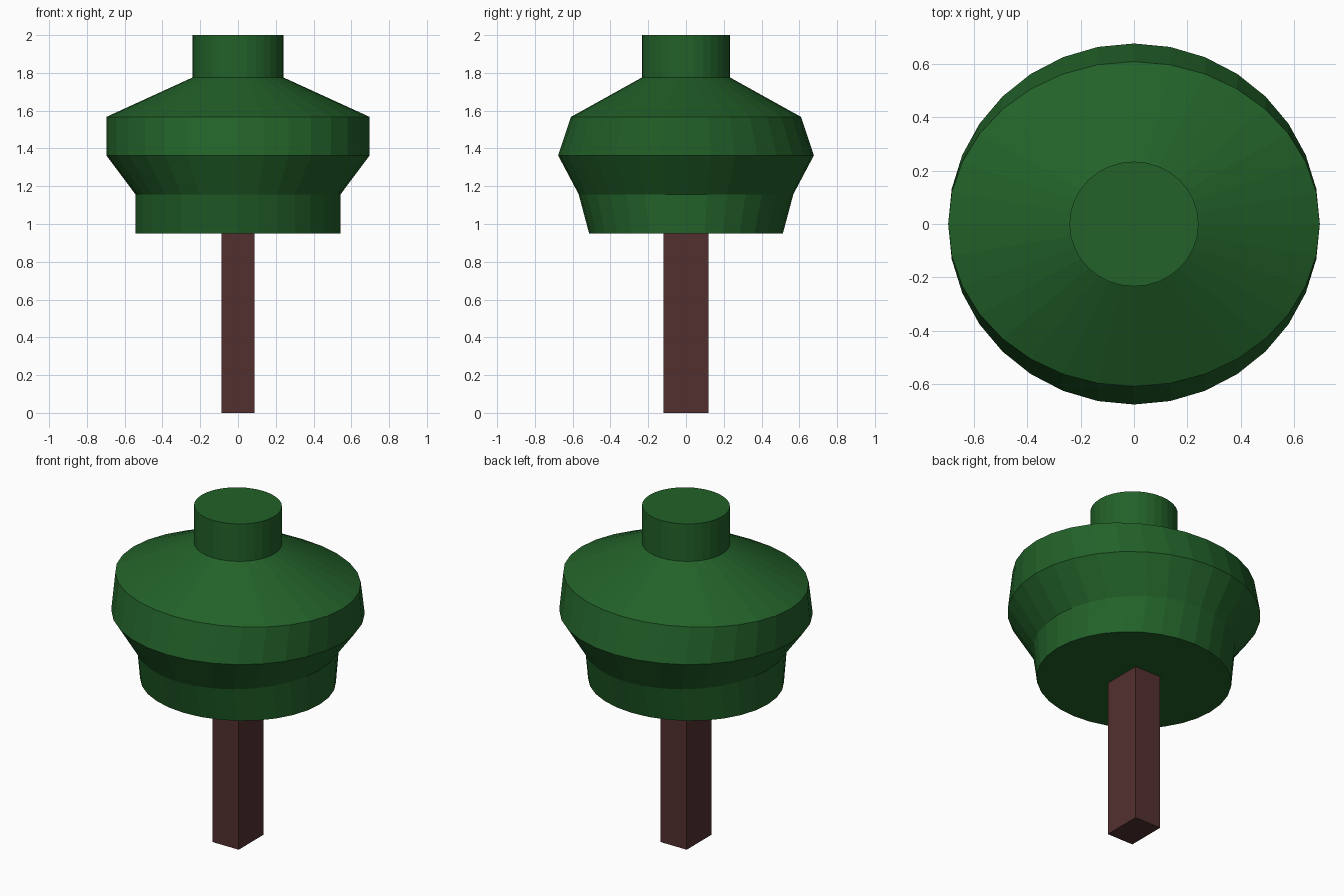
import bpy, bmesh, math

if "Cube" in bpy.data.objects:
    bpy.data.objects.remove(bpy.data.objects["Cube"])

SIDES = 32


def material(name, color):
    mat = bpy.data.materials.new(name)
    mat.diffuse_color = color
    mat.use_nodes = True
    mat.node_tree.nodes["Principled BSDF"].inputs["Base Color"].default_value = mat.diffuse_color
    return mat


def loft(name, rings, mat):
    """Capped solid through elliptical rings given as (z, radius_x, radius_y)."""
    bm = bmesh.new()
    loops = []
    for z, rx, ry in rings:
        angles = [2 * math.pi * i / SIDES for i in range(SIDES)]
        loops.append([bm.verts.new((rx * math.cos(a), ry * math.sin(a), z)) for a in angles])
    for low, high in zip(loops, loops[1:]):
        for i in range(SIDES):
            j = (i + 1) % SIDES
            bm.faces.new((low[i], low[j], high[j], high[i]))
    bm.faces.new(loops[0][::-1])
    bm.faces.new(loops[-1])
    mesh = bpy.data.meshes.new(name)
    bm.to_mesh(mesh)
    bm.free()
    mesh.materials.append(mat)
    obj = bpy.data.objects.new(name, mesh)
    bpy.context.collection.objects.link(obj)
    return obj


green = material("leaf_green", (0.016, 0.12, 0.022, 1))
brown = material("bark_brown", (0.085, 0.03, 0.028, 1))

# Foliage: faceted, slightly oval crown
loft("foliage", [
    (0.95, 0.543, 0.513),
    (1.157, 0.543, 0.568),
    (1.363, 0.697, 0.677),
    (1.567, 0.697, 0.609),
    (1.775, 0.242, 0.234),
    (2.0, 0.242, 0.234),
], green)

# Trunk: rectangular post
bpy.ops.mesh.primitive_cube_add(size=1, location=(0, 0, 0.475))
trunk = bpy.context.object
trunk.name = "trunk"
trunk.scale = (0.174, 0.236, 0.95)
bpy.ops.object.transform_apply(location=False, rotation=False, scale=True)
trunk.data.materials.append(brown)
